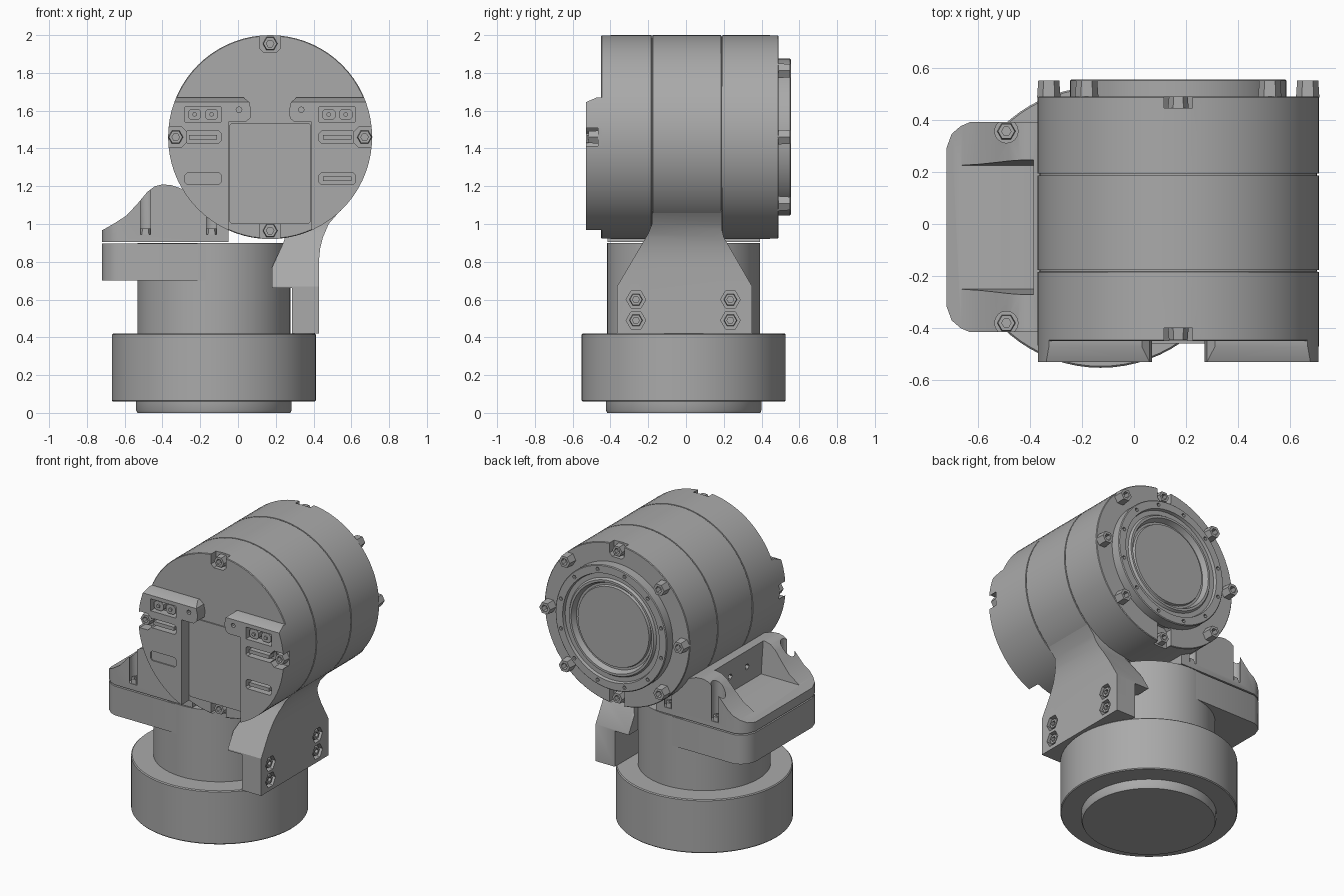
import bpy, bmesh
from math import cos, sin, pi, radians

old = bpy.data.objects.get("Cube")
if old:
    bpy.data.objects.remove(old, do_unlink=True)

grey = bpy.data.materials.new("satin grey")
grey.use_nodes = True
grey.diffuse_color = (0.4, 0.4, 0.4, 1)
grey.node_tree.nodes["Principled BSDF"].inputs["Base Color"].default_value = (0.4, 0.4, 0.4, 1)

HX, HZ, HR = 0.17, 1.46, 0.54      # head axis and radius
BX, BY = -0.128, -0.012            # base axis
parts = []


def place(axis, u, v, h):
    return {'X': (h, u, v), 'Y': (u, h, v), 'Z': (u, v, h)}[axis]


def finish(name, bm, keep=True):
    bmesh.ops.recalc_face_normals(bm, faces=bm.faces)
    mesh = bpy.data.meshes.new(name)
    bm.to_mesh(mesh)
    bm.free()
    mesh.materials.append(grey)
    ob = bpy.data.objects.new(name, mesh)
    bpy.context.collection.objects.link(ob)
    if keep:
        parts.append(ob)
    return ob


def lathe(name, profile, axis, cu, cv, seg=72, turn=0, keep=True):
    """Spin (radius, height) pairs about an axis through (cu, cv)."""
    bm = bmesh.new()
    rings = []
    for r, h in profile:
        n = seg if r > 0 else 1
        rings.append([bm.verts.new(place(axis, cu + r * cos(turn + 2 * pi * i / seg),
                                         cv + r * sin(turn + 2 * pi * i / seg), h)) for i in range(n)])
    for a, b in zip(rings, rings[1:]):
        for i in range(seg):
            j = (i + 1) % seg
            quad = [a[i % len(a)], a[j % len(a)], b[j % len(b)], b[i % len(b)]]
            bm.faces.new(list(dict.fromkeys(quad)))
    return finish(name, bm, keep)


def prism(name, pts, axis, lo, hi, keep=True):
    bm = bmesh.new()
    a = [bm.verts.new(place(axis, u, v, lo)) for u, v in pts]
    b = [bm.verts.new(place(axis, u, v, hi)) for u, v in pts]
    bm.faces.new(a)
    bm.faces.new(b[::-1])
    for i in range(len(pts)):
        j = (i + 1) % len(pts)
        bm.faces.new((a[i], a[j], b[j], b[i]))
    return finish(name, bm, keep)


def rect(u0, u1, v0, v1, c=0):
    """Rectangle outline with optional cut corners."""
    if not c:
        return [(u0, v0), (u1, v0), (u1, v1), (u0, v1)]
    return [(u0 + c, v0), (u1 - c, v0), (u1, v0 + c), (u1, v1 - c),
            (u1 - c, v1), (u0 + c, v1), (u0, v1 - c), (u0, v0 + c)]


def rod(axis, u, v, r, lo, hi, seg=16):
    return lathe("cutter", [(0, lo), (r, lo), (r, hi), (0, hi)], axis, u, v, seg, keep=False)


def cut(ob, tool, mode='DIFFERENCE'):
    mod = ob.modifiers.new("cut", 'BOOLEAN')
    mod.operation, mod.object, mod.solver = mode, tool, 'EXACT'
    bpy.context.view_layer.objects.active = ob
    bpy.ops.object.modifier_apply(modifier=mod.name)
    bpy.data.objects.remove(tool, do_unlink=True)


def screw(name, axis, u, v, lo, hi, r=0.04):
    """Hex head with a recessed socket, facing hi."""
    d = 0.6 * (hi - lo)
    lathe(name, [(0, lo), (r, lo), (r * 0.9, hi), (r * 0.5, hi), (r * 0.5, hi - d), (0, hi - d)],
          axis, u, v, 6)


# Base, foot and neck
lathe("foot", [(0, 0), (0.405, 0), (0.412, 0.015), (0.412, 0.07), (0, 0.07)], 'Z', BX, BY)
lathe("base_drum", [(0, 0.06), (0.535, 0.06), (0.54, 0.066), (0.54, 0.414), (0.534, 0.42), (0, 0.42)],
      'Z', BX, BY)
lathe("neck", [(0, 0.41), (0.405, 0.41), (0.405, 0.9), (0, 0.9)], 'Z', BX, BY)

# Head drum with two seams
profile = [(0, -0.45), (HR - 0.004, -0.45), (HR, -0.446)]
for y in (-0.18, 0.19):
    profile += [(HR, y - 0.004), (HR - 0.007, y - 0.003), (HR - 0.007, y + 0.003), (HR, y + 0.004)]
head = lathe("head_drum", profile + [(HR, 0.486), (HR - 0.004, 0.49), (0, 0.49)], 'Y', HX, HZ)
for s in (-1, 1):
    z = HZ + s * 0.5
    for y0, y1 in ((-0.5, -0.4), (0.445, 0.55)):
        cut(head, prism("cutter", rect(HX - 0.055, HX + 0.055, z - 0.05, z + 0.1, 0.02), 'Y', y0, y1, False))
    screw("front_screw", 'Y', HX, z - s * 0.005, -0.39, -0.445)
    screw("rear_notch_screw", 'Y', HX, z - s * 0.005, 0.44, 0.49)

# Rear output flange
flange = lathe("output_flange", [(0, 0.48), (0.415, 0.48), (0.415, 0.55), (0.41, 0.555), (0.36, 0.555),
                                 (0.355, 0.535), (0.325, 0.535), (0.315, 0.55), (0.3, 0.55), (0.285, 0.515),
                                 (0.27, 0.515), (0.265, 0.53), (0, 0.53)], 'Y', HX, HZ)
for i in range(12):
    a = radians(15 + 30 * i)
    cut(flange, rod('Y', HX + 0.386 * cos(a), HZ + 0.386 * sin(a), 0.013, 0.535, 0.57, 6))
for deg in (0, 45, 135, 180, 225, 315):
    a = radians(deg)
    screw("rear_screw", 'Y', HX + 0.497 * cos(a), HZ + 0.497 * sin(a), 0.485, 0.55, 0.045)

# Front connector blocks, one on each side of the central panel
outline = [(0.22, -0.6), (0.22, 0.08), (0.13, 0.08), (0.105, 0.1), (0.1, 0.14), (0.11, 0.185),
           (0.14, 0.21), (0.6, 0.21), (0.6, -0.6)]
for side, label in ((-1, "right"), (1, "left")):
    def x(u):
        return HX + side * u
    block = prism(label + "_connector_block", [(x(u), HZ + v) for u, v in outline], 'Y', -0.53, -0.44)
    cut(block, rod('Y', HX, HZ, HR, -0.6, -0.4, 72), 'INTERSECT')
    # chamfered upper edge
    cut(block, prism("cutter", [(-0.6, HZ + 0.185), (-0.53, HZ + 0.185), (-0.46, HZ + 0.215),
                                (-0.46, HZ + 0.3), (-0.6, HZ + 0.3)], 'X', -0.6, 1, False))
    # side screw pocket
    cut(block, prism("cutter", rect(x(0.5) - 0.055, x(0.5) + 0.055, HZ - 0.055, HZ + 0.055, 0.025),
                     'Y', -0.6, -0.465, False))
    screw("side_screw", 'Y', x(0.5), HZ, -0.46, -0.515)
    # twin power socket and two slots
    lo, hi = sorted((x(0.26), x(0.45)))
    cut(block, prism("cutter", rect(lo, hi, 1.54, 1.62), 'Y', -0.6, -0.475, False))
    for u in (0.31, 0.40):
        prism("socket_shell", rect(x(u) - 0.035, x(u) + 0.035, 1.55, 1.61, 0.015), 'Y', -0.515, -0.47)
        lathe("socket_pin", [(0, -0.47), (0.012, -0.47), (0.012, -0.525), (0, -0.525)], 'Y', x(u), 1.58, 8)
    for z in (1.46, 1.24):
        shallow = side < 0 and z < 1.3
        cut(block, prism("cutter", rect(lo, hi, z - 0.032, z + 0.032, 0.012), 'Y', -0.6,
                         -0.522 if shallow else -0.475, False))
        if not shallow:
            prism("slot_tongue", rect(lo + 0.02, hi - 0.02, z - 0.012, z + 0.012), 'Y', -0.525, -0.47)
    cut(block, rod('Y', x(0.165), 1.605, 0.015, -0.6, -0.5, 8))

# Central cover panel
prism("front_panel", rect(HX - 0.215, HX + 0.215, 1.0, 1.535, 0.012), 'Y', -0.458, -0.44)

# Side housing: lower tray, upper cover with two humps and a pocket
Y0, Y1 = BY - 0.403, BY + 0.403
plan = [(-0.05, Y0), (-0.63, Y0), (-0.665, Y0 + 0.015), (-0.7, Y0 + 0.045), (-0.72, Y0 + 0.1),
        (-0.72, Y1 - 0.1), (-0.7, Y1 - 0.045), (-0.665, Y1 - 0.015), (-0.63, Y1), (-0.05, Y1)]
tray = [(max(-0.72, min(u, -0.13)) if u < -0.1 else -0.13, v) for u, v in plan]
prism("housing_tray", tray, 'Z', 0.7, 0.896)
hump = [(-0.74, 0.9), (-0.74, 0.955), (-0.66, 1.0), (-0.59, 1.045), (-0.53, 1.11), (-0.48, 1.17),
        (-0.44, 1.2), (-0.4, 1.21), (-0.35, 1.205), (-0.28, 1.18), (-0.2, 1.08), (-0.05, 0.97), (-0.05, 0.9)]
cover = prism("housing_cover", hump, 'Y', -0.5, 0.5)
cut(cover, prism("cutter", plan, 'Z', 0.905, 1.4, False), 'INTERSECT')
cut(cover, prism("cutter", [(-0.25, 0.995), (0.225, 0.995), (0.255, 1.3), (-0.28, 1.3)],
                 'X', -0.9, -0.385, False))
for y in (Y0 + 0.035, Y1 - 0.035):
    for px in (-0.49, -0.14):
        cut(cover, rod('Z', px, y, 0.045, 0.945, 1.5))
        screw("housing_screw", 'Z', px, y, 0.94, 0.975, 0.036)
for y in (-0.1, 0.08):
    cut(cover, rod('X', y, 1.1, 0.02, -0.45, -0.36, 6))

# Bracket joining the base to the head
side_profile = [(0.285, 0.42), (0.285, 0.66), (0.18, 0.66), (0.18, 0.77), (0.24, 0.9), (0.27, 1.0), (0.4, 1.12),
                (0.54, 1.07), (0.48, 1.0), (0.45, 0.93), (0.435, 0.87), (0.428, 0.8), (0.428, 0.42)]
arm = prism("bracket", side_profile, 'Y', -0.6, 0.6)
cut(arm, prism("cutter", [(-0.365, 0.3), (-0.365, 0.67), (-0.2, 0.95), (-0.18, 1.0), (-0.18, 1.2), (0.19, 1.2),
                          (0.19, 0.97), (0.2, 0.93), (0.35, 0.67), (0.35, 0.3)], 'X', 0, 1, False), 'INTERSECT')
for y in (-0.265, 0.235):
    for z in (0.49, 0.6):
        cut(arm, rod('X', y, z, 0.052, 0.395, 0.5, 6))
        screw("bracket_screw", 'X', y, z, 0.39, 0.42, 0.036)

# Shading
bpy.ops.object.select_all(action='DESELECT')
for ob in parts:
    ob.select_set(True)
bpy.context.view_layer.objects.active = parts[0]
bpy.ops.object.shade_smooth_by_angle(angle=radians(30))
